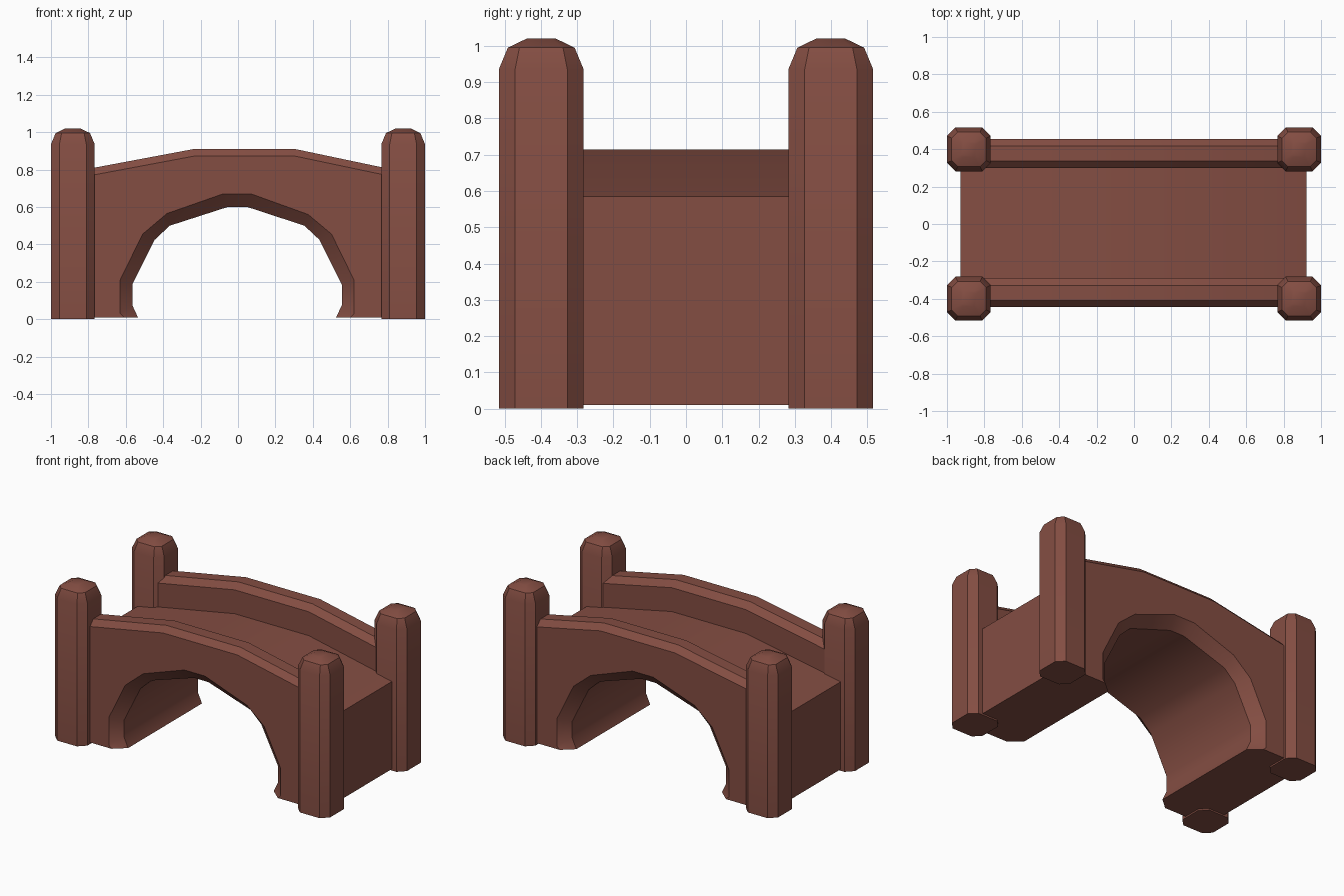
import bpy, bmesh, math

if "Cube" in bpy.data.objects:
    bpy.data.objects.remove(bpy.data.objects["Cube"])

brick = bpy.data.materials.new("red_brown_stone")
brick.diffuse_color = (0.23, 0.075, 0.055, 1)
brick.use_nodes = True
brick.node_tree.nodes["Principled BSDF"].inputs["Base Color"].default_value = brick.diffuse_color


def loft(name, rings):
    """Skin a list of equal-length closed rings and cap both ends."""
    bm = bmesh.new()
    loops = [[bm.verts.new(p) for p in r] for r in rings]
    n = len(rings[0])
    for a, b in zip(loops, loops[1:]):
        for i in range(n):
            j = (i + 1) % n
            bm.faces.new((a[i], a[j], b[j], b[i]))
    bm.faces.new(loops[0][::-1])
    bm.faces.new(loops[-1])
    bmesh.ops.dissolve_degenerate(bm, dist=1e-5, edges=bm.edges[:])
    bmesh.ops.remove_doubles(bm, verts=bm.verts[:], dist=1e-5)
    # triangulate the concave caps so they fill cleanly
    bmesh.ops.triangulate(bm, faces=[f for f in bm.faces if len(f.verts) > 8])
    bmesh.ops.recalc_face_normals(bm, faces=bm.faces[:])
    me = bpy.data.meshes.new(name)
    bm.to_mesh(me)
    bm.free()
    me.polygons.foreach_set("use_smooth", [True] * len(me.polygons))
    me.set_sharp_from_angle(angle=math.radians(30))
    me.materials.append(brick)
    ob = bpy.data.objects.new(name, me)
    bpy.context.collection.objects.link(ob)
    return ob


# Arch outlines: wide at the wall faces, narrow inside the tunnel
WIDE = [(-0.61, 0.01), (-0.63, 0.03), (-0.63, 0.21), (-0.51, 0.455), (-0.38, 0.565), (-0.08, 0.67),
        (0.07, 0.67), (0.375, 0.56), (0.5, 0.455), (0.62, 0.21), (0.62, 0.03), (0.60, 0.01)]
NARROW = [(-0.535, 0.01), (-0.565, 0.075), (-0.565, 0.185), (-0.445, 0.425), (-0.365, 0.5), (-0.055, 0.6),
          (0.05, 0.6), (0.355, 0.5), (0.435, 0.425), (0.555, 0.185), (0.555, 0.075), (0.525, 0.01)]
# Humped deck line, raised for the parapets
DECK = [(0.922, 0.585), (0.305, 0.715), (-0.235, 0.715), (-0.928, 0.585)]


def section(y, t, lift):
    arch = [(a[0] + (b[0] - a[0]) * t, a[1] + (b[1] - a[1]) * t) for a, b in zip(WIDE, NARROW)]
    outline = arch + [(0.922, 0.01)] + [(x, z + lift) for x, z in DECK] + [(-0.928, 0.01)]
    return [(x, y, z) for x, z in outline]


# Bridge body: deck, bevelled parapets and chamfered arch, swept front to back
stations = [(-0.443, 0, 0.157), (-0.41, 0.5, 0.195), (-0.378, 1, 0.195), (-0.328, 1, 0.195),
            (-0.288, 1, 0.157), (-0.288, 1, 0),
            (0.30, 1, 0), (0.30, 1, 0.157), (0.338, 1, 0.195), (0.39, 1, 0.195),
            (0.418, 0.57, 0.195), (0.455, 0, 0.157)]
loft("bridge_body", [section(*s) for s in stations])


# Corner posts: chamfered shafts with domed caps
def octagon(cx, cy, h, c, z):
    k = h - c
    pts = [(h, -k), (h, k), (k, h), (-k, h), (-h, k), (-h, -k), (-k, -h), (k, -h)]
    return [(cx + x, cy + y, z) for x, y in pts]


POST = [(0.117, 0.045, 0), (0.117, 0.045, 0.935), (0.092, 0.032, 0.995), (0.04, 0.012, 1.02)]
for side_x, sx in (("left", -1), ("right", 1)):
    for side_y, sy in (("front", -1), ("back", 1)):
        loft(f"{side_y}_{side_x}_post",
             [octagon(sx * 0.883, sy * 0.399, h, c, z) for h, c, z in POST])
